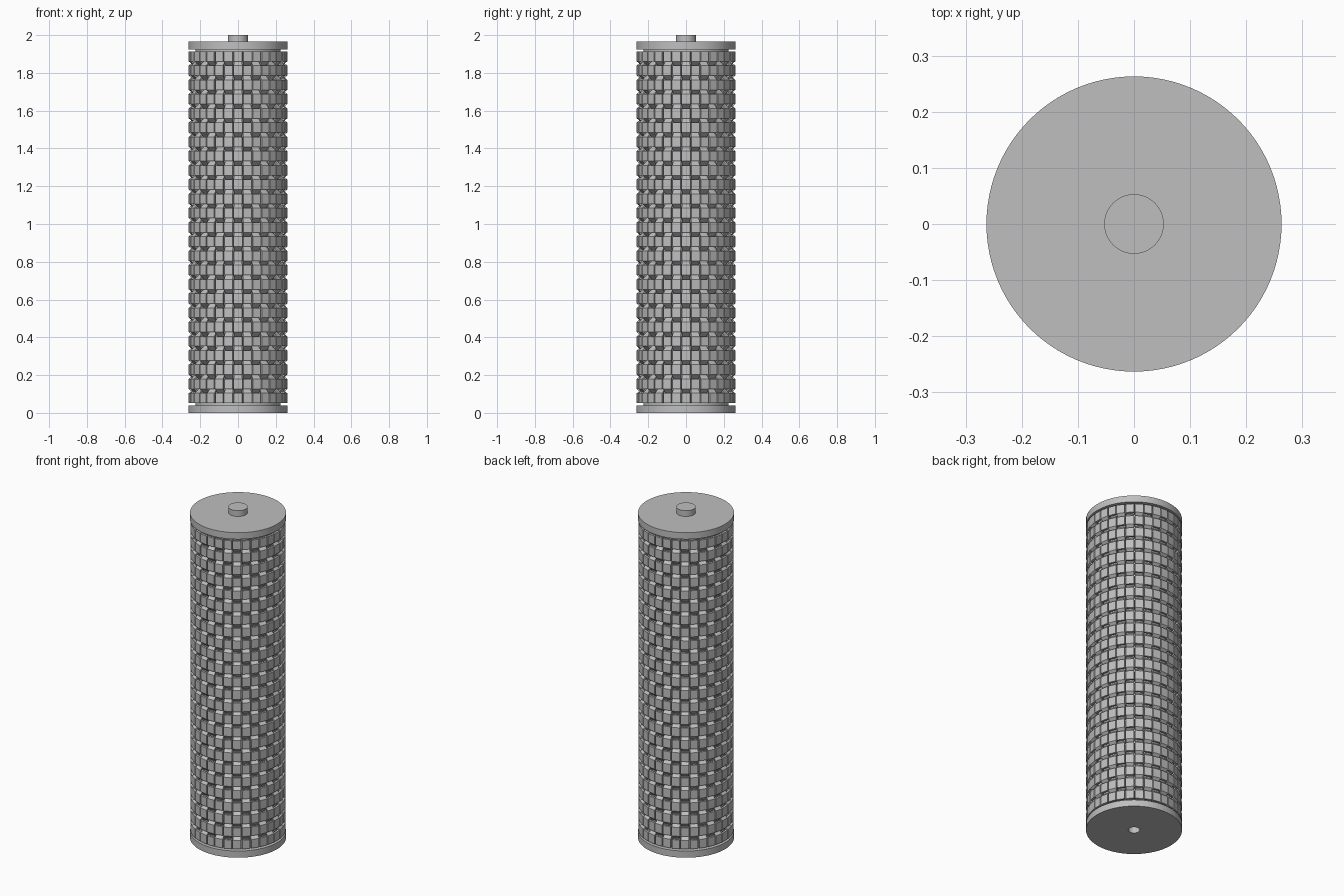
import bpy
import bmesh
from math import cos, sin, pi

cube = bpy.data.objects.get("Cube")
if cube:
    bpy.data.objects.remove(cube, do_unlink=True)

COLUMNS, ROWS = 32, 25
CAP = 0.04                 # cap thickness
BODY_TOP = 1.925           # underside of the top cap
PITCH = (BODY_TOP - CAP) / ROWS
STEP = 2 * pi / COLUMNS
HIGH, LOW = 0.262, 0.237   # outer radius of a strip going over or under
THICK = 0.013

grey = bpy.data.materials.new("mid grey")
grey.use_nodes = True
grey.diffuse_color = (0.52, 0.52, 0.52, 1)
grey.node_tree.nodes["Principled BSDF"].inputs["Base Color"].default_value = grey.diffuse_color


def polar(r, angle, z):
    return (r * cos(angle), r * sin(angle), z)


def finish(bm, name, smooth=False):
    bmesh.ops.recalc_face_normals(bm, faces=bm.faces)
    mesh = bpy.data.meshes.new(name)
    bm.to_mesh(mesh)
    bm.free()
    mesh.materials.append(grey)
    obj = bpy.data.objects.new(name, mesh)
    bpy.context.collection.objects.link(obj)
    if smooth:
        bpy.ops.object.select_all(action="DESELECT")
        obj.select_set(True)
        bpy.context.view_layer.objects.active = obj
        bpy.ops.object.shade_smooth_by_angle(angle=pi / 6)


def lathe(name, profile):
    bm = bmesh.new()
    verts = [bm.verts.new((r, 0, z)) for r, z in profile]
    edges = [bm.edges.new(pair) for pair in zip(verts, verts[1:])]
    bmesh.ops.spin(bm, geom=verts + edges, axis=(0, 0, 1), cent=(0, 0, 0),
                   angle=2 * pi, steps=96, use_merge=True)
    bmesh.ops.remove_doubles(bm, verts=bm.verts, dist=0.0001)
    finish(bm, name, smooth=True)


def ribbon(bm, sections, closed):
    """Skin a row of four-cornered sections."""
    rings = [[bm.verts.new(p) for p in s] for s in sections]
    pairs = list(zip(rings, rings[1:]))
    if closed:
        pairs.append((rings[-1], rings[0]))
    else:
        bm.faces.new(rings[0])
        bm.faces.new(rings[-1])
    for a, b in pairs:
        for k in range(4):
            n = (k + 1) % 4
            bm.faces.new((a[k], a[n], b[n], b[k]))


def upright_over(col, row):
    return (col + row) % 2 == 1


# Core, end caps, top pin and bottom socket
lathe("core_and_caps", [
    (0, 0.05), (0.032, 0.05), (0.032, 0), (0.263, 0), (0.263, CAP), (0.226, CAP),
    (0.226, BODY_TOP), (0.263, BODY_TOP), (0.263, 1.965), (0.053, 1.965),
    (0.053, 2), (0, 2)])

# Upright strips, passing over and under the bands
bm = bmesh.new()
half = STEP * 0.45
for col in range(COLUMNS):
    a = col * STEP
    sections = []
    for row in range(ROWS):
        r = HIGH if upright_over(col, row) else LOW
        for side in (-0.35, 0.35):
            z = CAP + (row + 0.5 + side) * PITCH
            sections.append([polar(r, a - half, z), polar(r, a + half, z),
                             polar(r - THICK, a + half, z), polar(r - THICK, a - half, z)])
    ribbon(bm, sections, closed=False)
finish(bm, "upright_strips")

# Level bands, woven the opposite way
bm = bmesh.new()
for row in range(ROWS):
    mid = CAP + (row + 0.5) * PITCH
    low, top = mid - 0.35 * PITCH, mid + 0.35 * PITCH
    sections = []
    for col in range(COLUMNS):
        r = LOW if upright_over(col, row) else HIGH
        for side in (-0.43, 0.43):
            a = (col + side) * STEP
            sections.append([polar(r, a, low), polar(r, a, top),
                             polar(r - THICK, a, top), polar(r - THICK, a, low)])
    ribbon(bm, sections, closed=True)
finish(bm, "level_bands")
